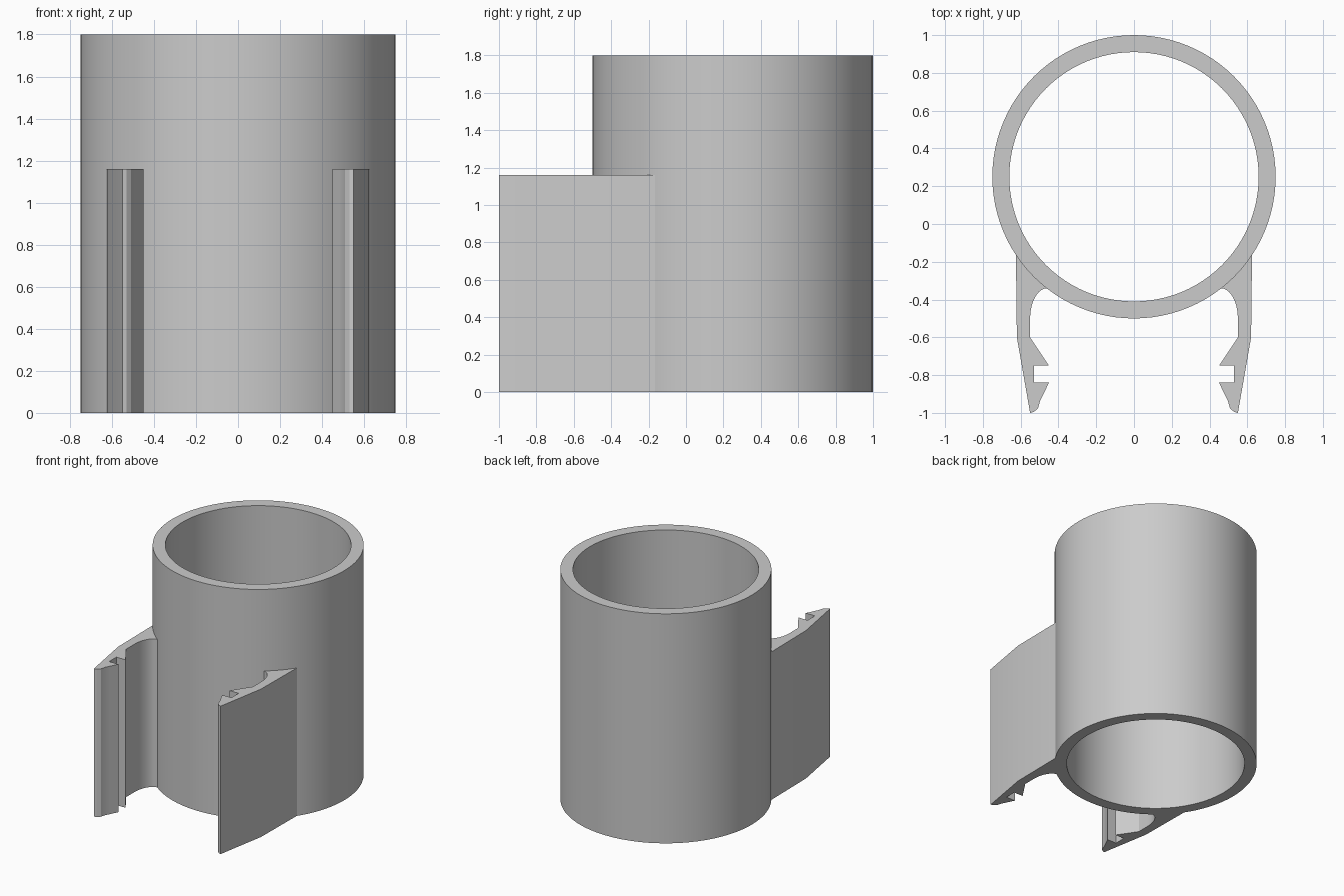
import bpy
import bmesh
import math

cube = bpy.data.objects.get("Cube")
if cube:
    bpy.data.objects.remove(cube, do_unlink=True)

# Single grey plastic
grey = bpy.data.materials.new("grey_plastic")
grey.use_nodes = True
color = (0.6, 0.6, 0.6, 1)
grey.diffuse_color = color
grey.node_tree.nodes["Principled BSDF"].inputs["Base Color"].default_value = color


def finish(name, bm):
    """Turn a bmesh into a smooth shaded object with sharp edges kept."""
    bmesh.ops.recalc_face_normals(bm, faces=bm.faces)
    mesh = bpy.data.meshes.new(name)
    bm.to_mesh(mesh)
    bm.free()
    mesh.materials.append(grey)
    obj = bpy.data.objects.new(name, mesh)
    bpy.context.collection.objects.link(obj)
    bpy.ops.object.select_all(action="DESELECT")
    obj.select_set(True)
    bpy.context.view_layer.objects.active = obj
    bpy.ops.object.shade_smooth_by_angle(angle=math.radians(20))
    return obj


def tube(name, outer, inner, height, center_y, sides=96):
    """Open pipe: a rectangular wall section swept around the axis."""
    bm = bmesh.new()
    section = [(inner, 0), (outer, 0), (outer, height), (inner, height)]
    rings = []
    for i in range(sides):
        a = math.tau * i / sides
        rings.append([bm.verts.new((r * math.cos(a), center_y + r * math.sin(a), z))
                      for r, z in section])
    for i in range(sides):
        here, there = rings[i], rings[(i + 1) % sides]
        for j in range(4):
            k = (j + 1) % 4
            bm.faces.new((here[j], there[j], there[k], here[k]))
    return finish(name, bm)


def extrusion(name, outline, height):
    """Straight prism from a plan outline."""
    bm = bmesh.new()
    base = bm.faces.new([bm.verts.new((x, y, 0)) for x, y in outline])
    top = bmesh.ops.extrude_face_region(bm, geom=[base], use_keep_orig=True)
    verts = [v for v in top["geom"] if isinstance(v, bmesh.types.BMVert)]
    bmesh.ops.translate(bm, verts=verts, vec=(0, 0, height))
    return finish(name, bm)


# Main pipe
tube("pipe", 0.75, 0.66, 1.8, 0.25)

# Clip arm plan: outer wall, rounded tip, notched barb, then concave root
outer_wall = [(0.60, -0.12), (0.625, -0.16), (0.62, -0.6), (0.55, -1.0)]
tip = [(0.53, -0.995), (0.508, -0.975), (0.497, -0.935), (0.482, -0.905)]
barb = [(0.45, -0.84), (0.53, -0.84), (0.53, -0.75), (0.45, -0.75), (0.55, -0.6)]
root = [(0.55 - 0.09 * (1 - math.cos(t)), -0.50 + 0.16 * math.sin(t))
        for t in [math.pi / 2 * i / 10 for i in range(11)]]
arm = outer_wall + tip + barb + root + [(0.44, -0.30)]

for side, label in ((1, "left"), (-1, "right")):
    extrusion(label + "_clip_arm", [(side * x, y) for x, y in arm], 1.16)
